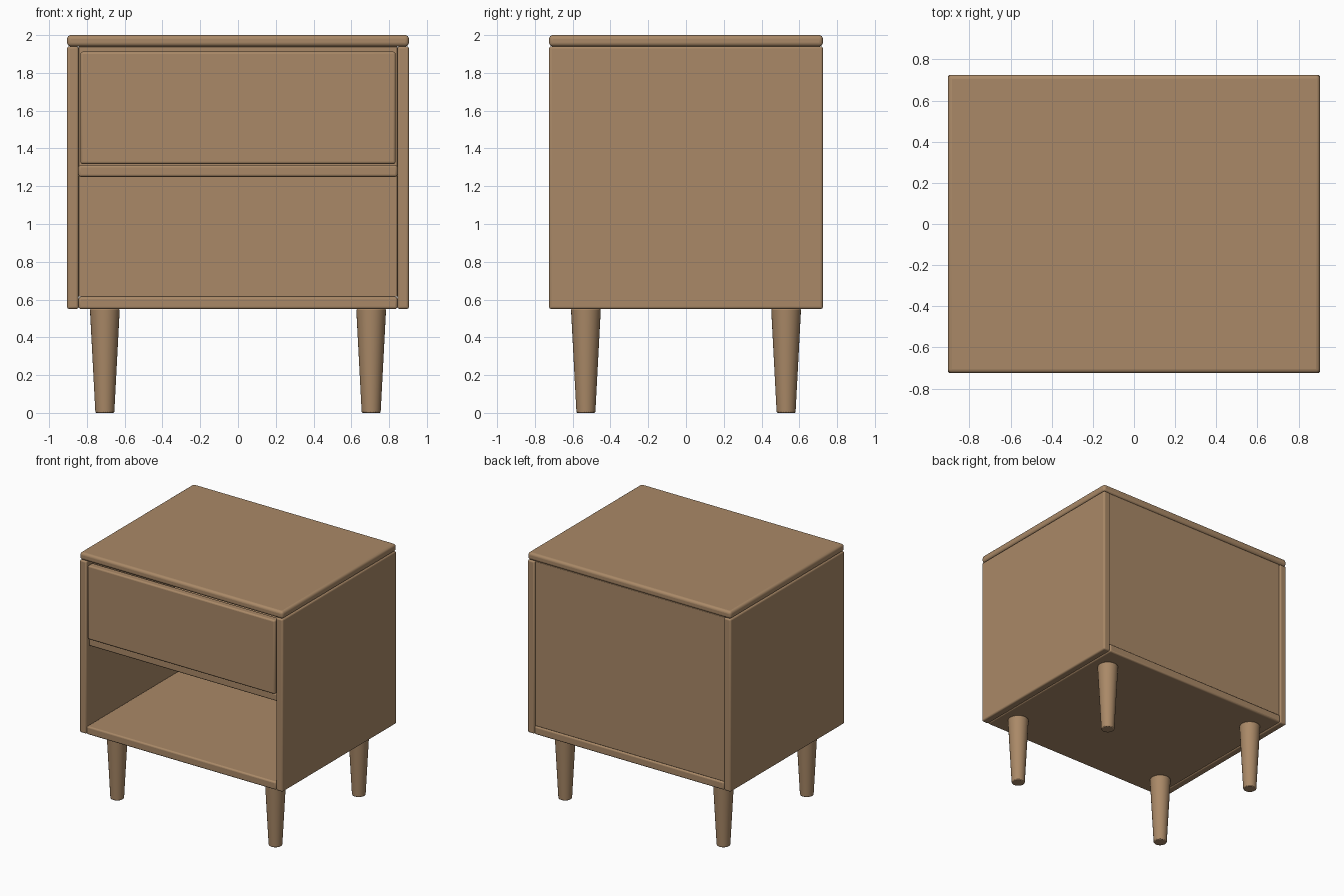
import bpy
import math

# Remove the default cube only
cube = bpy.data.objects.get("Cube")
if cube:
    bpy.data.objects.remove(cube, do_unlink=True)

# One flat wood colour
WOOD = (0.40, 0.25, 0.136, 1.0)
wood = bpy.data.materials.new("warm_wood")
wood.use_nodes = True
wood.diffuse_color = WOOD
wood.node_tree.nodes["Principled BSDF"].inputs["Base Color"].default_value = WOOD


def finish(obj, name, bevel, segments=3):
    """Name the part, colour it, round its edges and smooth it."""
    obj.name = name
    obj.data.name = name
    obj.data.materials.append(wood)
    mod = obj.modifiers.new("rounded_edges", "BEVEL")
    mod.width = bevel
    mod.segments = segments
    mod.limit_method = "ANGLE"
    mod.angle_limit = math.radians(40)
    bpy.ops.object.shade_smooth_by_angle(angle=math.radians(35))
    return obj


def panel(name, x, y, z, bevel=0.012, segments=3):
    """Box spanning the given (min, max) ranges."""
    spans = (x, y, z)
    centre = [(a + b) / 2 for a, b in spans]
    bpy.ops.mesh.primitive_cube_add(size=1, location=centre)
    obj = bpy.context.object
    obj.scale = [b - a for a, b in spans]
    bpy.ops.object.transform_apply(location=False, rotation=False, scale=True)
    return finish(obj, name, bevel, segments)


# Overall layout
HALF_W, HALF_D = 0.905, 0.725
INNER = 0.844
BASE, CASE_TOP, TOP = 0.55, 1.94, 2.0

inside = (-INNER, INNER)
depth = (-HALF_D, HALF_D)

# Case
panel("top_board", (-HALF_W, HALF_W), depth, (CASE_TOP, TOP), 0.02, 4)
panel("left_side", (INNER, HALF_W), depth, (BASE, CASE_TOP))
panel("right_side", (-HALF_W, -INNER), depth, (BASE, CASE_TOP))
panel("bottom_board", inside, depth, (BASE, 0.615))
panel("back_board", inside, (0.67, 0.715), (0.615, CASE_TOP), 0.004)
panel("middle_shelf", inside, (-0.695, 0.67), (1.25, 1.312))

# Drawer front
panel("drawer_front", (-0.834, 0.834), (-HALF_D, -0.665), (1.318, 1.912))

# Tapered legs
for side, x in (("left", 0.705), ("right", -0.705)):
    for end, y in (("front", -0.53), ("back", 0.53)):
        bpy.ops.mesh.primitive_cone_add(vertices=32, radius1=0.05, radius2=0.079,
                                        depth=BASE, location=(x, y, BASE / 2))
        finish(bpy.context.object, f"{end}_{side}_leg", 0.006, 2)
